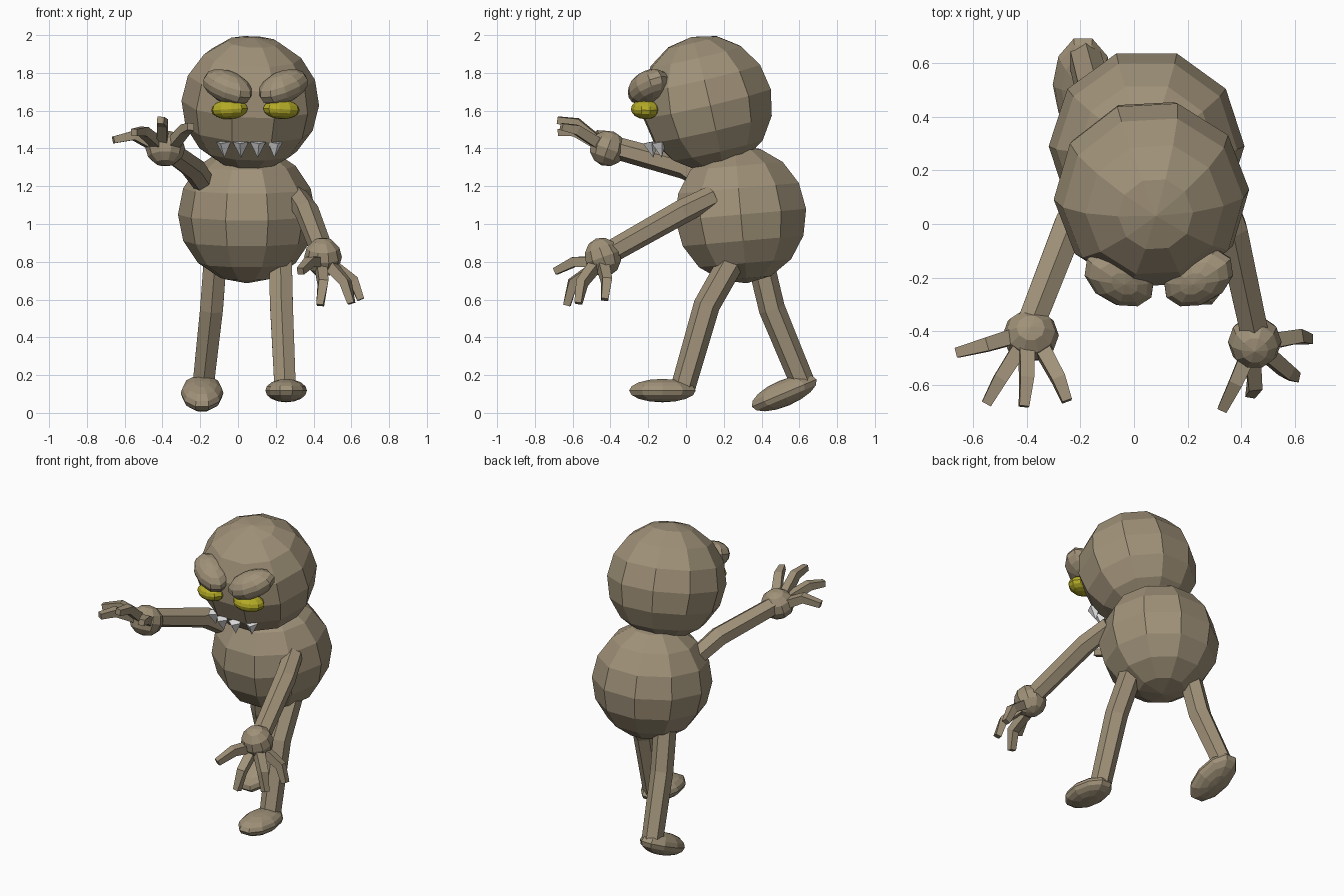
import bpy, bmesh, math
from mathutils import Vector, Matrix, Euler

cube = bpy.data.objects.get("Cube")
if cube:
    bpy.data.objects.remove(cube, do_unlink=True)


def make_material(name, color):
    m = bpy.data.materials.new(name)
    m.use_nodes = True
    m.diffuse_color = (*color, 1)
    m.node_tree.nodes["Principled BSDF"].inputs["Base Color"].default_value = (*color, 1)
    return m


SKIN = make_material("taupe skin", (0.35, 0.285, 0.19))
YELLOW = make_material("yellow eye", (0.46, 0.41, 0.02))
WHITE = make_material("white tooth", (0.8, 0.8, 0.8))


def finish(bm, name, mat):
    mesh = bpy.data.meshes.new(name)
    bmesh.ops.recalc_face_normals(bm, faces=bm.faces)
    bm.to_mesh(mesh)
    bm.free()
    mesh.materials.append(mat)
    ob = bpy.data.objects.new(name, mesh)
    bpy.context.collection.objects.link(ob)
    return ob


def ball(name, center, radii, rot=(0, 0, 0), mat=SKIN, segments=10, rings=8):
    """Low-poly ellipsoid with a vertex facing the front."""
    bm = bmesh.new()
    bmesh.ops.create_uvsphere(bm, u_segments=segments, v_segments=rings, radius=1)
    bm.transform(Matrix.Rotation(math.pi / 2, 4, "Z"))
    angles = Euler([math.radians(a) for a in rot])
    bm.transform(Matrix.LocRotScale(Vector(center), angles, Vector(radii)))
    return finish(bm, name, mat)


def tube(name, points, radii, sides=6, up=(0, 0, 1)):
    """Faceted limb swept along a bent path."""
    pts = [Vector(p) for p in points]
    bm = bmesh.new()
    loops = []
    for i, p in enumerate(pts):
        axis = (pts[min(i + 1, len(pts) - 1)] - pts[max(i - 1, 0)]).normalized()
        u = axis.cross(Vector(up)).normalized()
        v = u.cross(axis)
        ring = []
        for k in range(sides):
            a = math.tau * (k + 0.5) / sides
            ring.append(bm.verts.new(p + radii[i] * (u * math.cos(a) + v * math.sin(a))))
        loops.append(ring)
    for a, b in zip(loops, loops[1:]):
        for k in range(sides):
            n = (k + 1) % sides
            bm.faces.new((a[k], a[n], b[n], b[k]))
    bm.faces.new(loops[0])
    bm.faces.new(loops[-1])
    return finish(bm, name, SKIN)


# Head and body
ball("body", (0.047, 0.29, 1.05), (0.365, 0.365, 0.365), (5, 0, 0))
ball("head", (0.065, 0.11, 1.64), (0.365, 0.36, 0.36), (13, 2, 3))

# Brows and eyes
for side, s, x in (("right", -1, -0.055), ("left", 1, 0.24)):
    ball(side + "_brow", (x, -0.2, 1.725), (0.15, 0.1, 0.083), (8, -s * 22, s * 30))
    ball(side + "_eye", (x - s * 0.01, -0.215, 1.607), (0.1, 0.075, 0.052),
         (0, s * 3, s * 15), YELLOW)

# Teeth: pyramids hanging from the mouth line
for i in range(4):
    t = i - 1.5
    bm = bmesh.new()
    bmesh.ops.create_cone(bm, cap_ends=True, segments=4, radius1=0.042, radius2=0, depth=0.085)
    tilt = Matrix.Rotation(math.radians(t * 14), 4, "Z") @ Matrix.Rotation(math.radians(190), 4, "X")
    bm.transform(Matrix.Translation((0.06 + t * 0.09, -0.185 + 0.022 * t * t, 1.392)) @ tilt)
    finish(bm, "tooth_%d" % (i + 1), WHITE)

# Arms
tube("left_arm", [(0.31, 0.14, 1.145), (0.365, -0.02, 1.065), (0.45, -0.41, 0.845)],
     (0.06, 0.065, 0.06))
tube("right_arm", [(-0.17, 0.14, 1.2), (-0.24, 0.0, 1.3), (-0.38, -0.36, 1.4)],
     (0.06, 0.065, 0.06))

# Hands and fingers
ball("left_palm", (0.45, -0.44, 0.825), (0.1, 0.1, 0.105), (20, 0, 0), segments=10, rings=6)
ball("right_palm", (-0.385, -0.415, 1.4), (0.105, 0.1, 0.095), (-20, 0, 0), segments=10, rings=6)

left_fingers = [
    [(0.42, -0.50, 0.80), (0.38, -0.59, 0.80), (0.33, -0.69, 0.75)],
    [(0.44, -0.48, 0.77), (0.45, -0.60, 0.69), (0.435, -0.63, 0.57)],
    [(0.49, -0.48, 0.78), (0.57, -0.55, 0.69), (0.60, -0.57, 0.58)],
    [(0.50, -0.44, 0.78), (0.61, -0.42, 0.70), (0.65, -0.43, 0.60)],
]
right_fingers = [
    [(-0.45, -0.42, 1.42), (-0.55, -0.45, 1.47), (-0.66, -0.48, 1.445)],
    [(-0.43, -0.47, 1.43), (-0.50, -0.58, 1.49), (-0.55, -0.67, 1.485)],
    [(-0.40, -0.47, 1.44), (-0.40, -0.58, 1.535), (-0.41, -0.68, 1.55)],
    [(-0.34, -0.47, 1.43), (-0.28, -0.58, 1.50), (-0.25, -0.66, 1.515)],
]
for side, fingers in (("left", left_fingers), ("right", right_fingers)):
    for i, path in enumerate(fingers):
        tube("%s_finger_%d" % (side, i + 1), path, (0.04, 0.036, 0.026), 4, (0.1, 0.1, 1))

# Legs and feet, mid-stride
tube("left_leg", [(0.225, 0.24, 0.80), (0.23, 0.11, 0.57), (0.25, -0.02, 0.12)],
     (0.07, 0.07, 0.065), up=(0, 1, 0))
tube("right_leg", [(-0.12, 0.39, 0.82), (-0.14, 0.455, 0.55), (-0.185, 0.625, 0.14)],
     (0.07, 0.07, 0.065), up=(0, 1, 0))
ball("left_foot", (0.255, -0.125, 0.118), (0.11, 0.185, 0.062))
ball("right_foot", (-0.19, 0.52, 0.105), (0.113, 0.195, 0.07), (23, 0, 0))
